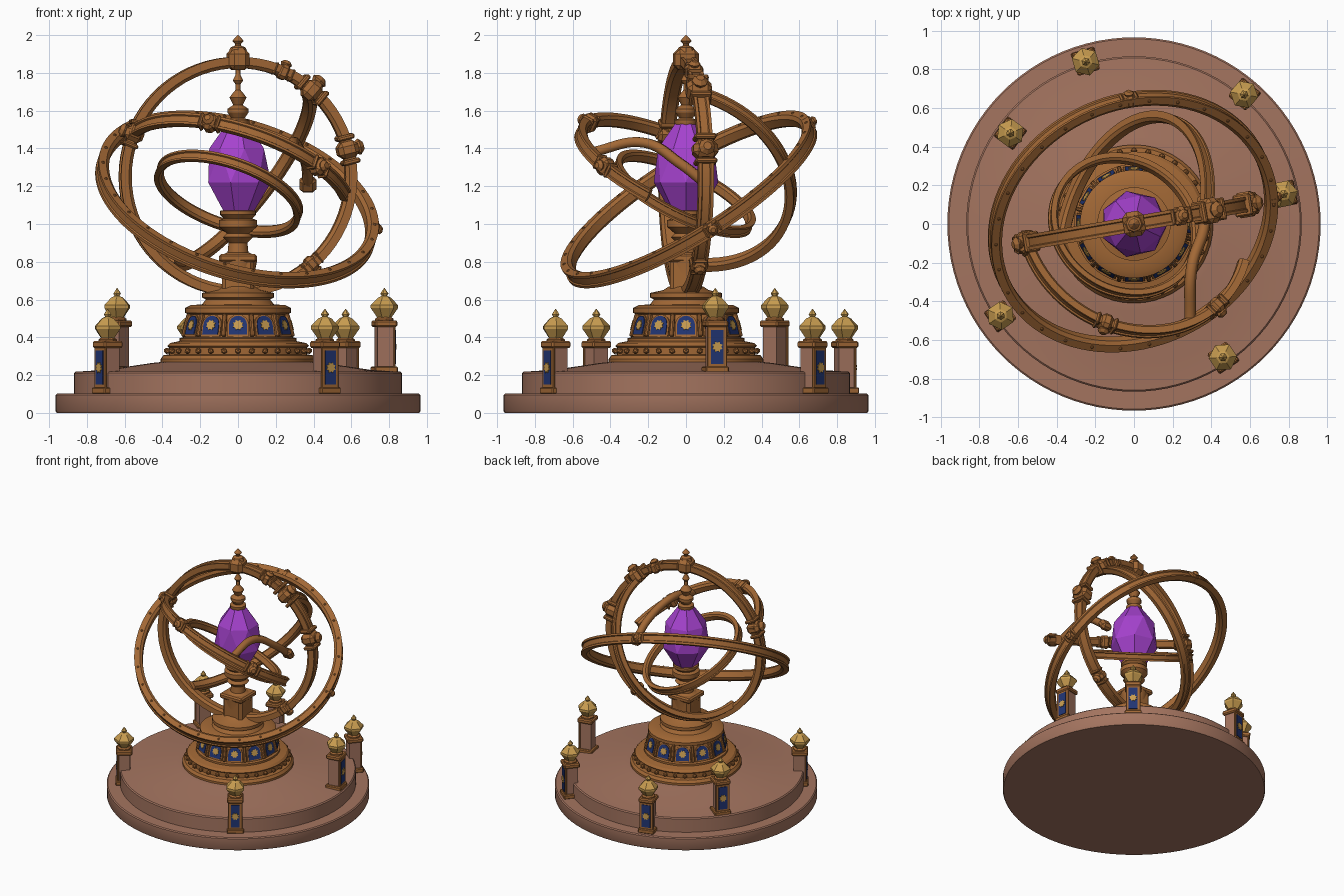
import bpy, bmesh, math
from mathutils import Matrix, Vector

cube = bpy.data.objects.get("Cube")
if cube:
    bpy.data.objects.remove(cube, do_unlink=True)
TAU = math.tau


def material(name, r, g, b):
    m = bpy.data.materials.new(name)
    m.use_nodes = True
    m.diffuse_color = (r, g, b, 1)
    bsdf = m.node_tree.nodes["Principled BSDF"]
    bsdf.inputs["Base Color"].default_value = (r, g, b, 1)
    bsdf.inputs["Roughness"].default_value = 0.7
    return m


STONE = material("brown stone", .37, .175, .115)
BRONZE = material("bronze", .36, .138, .036)
GOLD = material("gold", .58, .335, .08)
BLUE = material("blue enamel", .015, .035, .17)
PURPLE = material("purple crystal", .38, .055, .62)


def finish(bm, name, mat, matrix=None, smooth=True):
    bmesh.ops.recalc_face_normals(bm, faces=bm.faces)
    mesh = bpy.data.meshes.new(name)
    bm.to_mesh(mesh)
    bm.free()
    mesh.materials.append(mat)
    ob = bpy.data.objects.new(name, mesh)
    bpy.context.collection.objects.link(ob)
    if matrix:
        ob.matrix_world = matrix
    if smooth:
        bpy.ops.object.select_all(action='DESELECT')
        ob.select_set(True)
        bpy.context.view_layer.objects.active = ob
        bpy.ops.object.shade_smooth_by_angle(angle=math.radians(32))
    return ob


def lathe(name, profile, mat, sides=32, matrix=None, smooth=True, closed=False, start=0, sweep=TAU):
    """Revolve (radius, height) points about z; closed profiles make hoops."""
    bm = bmesh.new()
    full = abs(sweep - TAU) < 1e-6
    rows = []
    for i in range(sides if full else sides + 1):
        a = start + sweep * i / sides
        rows.append([bm.verts.new((r * math.cos(a), r * math.sin(a), z)) for r, z in profile])
    n = len(profile)
    for i in range(sides):
        p, q = rows[i], rows[(i + 1) % len(rows)]
        for j in range(n if closed else n - 1):
            k = (j + 1) % n
            bm.faces.new((p[j], q[j], q[k], p[k]))
    if closed and not full:
        bm.faces.new(rows[0])
        bm.faces.new(rows[-1])
    if not closed:
        bm.faces.new([r[0] for r in rows])
        bm.faces.new([r[-1] for r in rows])
    return finish(bm, name, mat, matrix, smooth)


def box(name, size, mat, matrix, bevel=0.0):
    bm = bmesh.new()
    bmesh.ops.create_cube(bm, size=1)
    bmesh.ops.scale(bm, vec=size, verts=bm.verts)
    if bevel:
        bmesh.ops.bevel(bm, geom=bm.edges[:], offset=bevel, segments=1, affect='EDGES')
    return finish(bm, name, mat, matrix, False)


def disc(name, pts, depth, mat, matrix):
    """Thin plate from an outline in local y-z, facing +x."""
    bm = bmesh.new()
    f = bm.faces.new([bm.verts.new((0, y, z)) for y, z in pts])
    ext = bmesh.ops.extrude_face_region(bm, geom=[f])["geom"]
    bmesh.ops.translate(bm, vec=(depth, 0, 0), verts=[v for v in ext if isinstance(v, bmesh.types.BMVert)])
    return finish(bm, name, mat, matrix, False)


def star(r, points=8):
    return [((r if i % 2 else r * .7) * math.cos(i * TAU / points / 2),
             (r if i % 2 else r * .7) * math.sin(i * TAU / points / 2)) for i in range(points * 2)]


def arch(w, h):
    top = [(w * math.cos(a), h - w + w * math.sin(a)) for a in [math.pi * i / 8 for i in range(9)]]
    return [(w, -h)] + top + [(-w, -h)]


def at(x, y, z):
    return Matrix.Translation((x, y, z))


def turn(a, axis='Z'):
    return Matrix.Rotation(a, 4, axis)


def frame(center, normal, along):
    z = Vector(normal).normalized()
    x = Vector(along)
    x = (x - z * x.dot(z)).normalized()
    m = Matrix((x, z.cross(x), z)).transposed().to_4x4()
    return Matrix.Translation(center) @ m


# Round platform
lathe("platform_lower", [(.96, 0), (.966, .01), (.966, .095), (.958, .102), (.8, .104)], STONE, 96)
lathe("platform_upper", [(.868, .1), (.868, .21), (.86, .218), (.7, .228), (.45, .265), (.4, .27)], STONE, 96)

# Pedestal
lathe("pedestal", [(.41, .26), (.41, .285), (.395, .305), (.365, .31), (.365, .345), (.375, .355), (.36, .37),
                   (.31, .38), (.31, .395), (.29, .4), (.26, .52), (.28, .53), (.28, .555), (.25, .57),
                   (.19, .575), (.17, .60), (.19, .61), (.19, .635), (.12, .65), (.09, .67)], BRONZE, 48)
lathe("column", [(.09, .64), (.08, .7), (.1, .8), (.1, .83), (.055, .85), (.05, .9), (.08, .93), (.06, .95),
                 (.1, .985), (.1, 1.02), (.075, 1.03), (.095, 1.05), (.095, 1.07), (.05, 1.075)], BRONZE, 24)
box("column_clamp", (.17, .17, .2), BRONZE, at(0, 0, .72), .02)
box("clamp_cap", (.2, .2, .04), BRONZE, at(0, 0, .82), .01)
COUNT = 12
for i in range(COUNT):
    a = TAU * i / COUNT - math.pi / 2
    wall = turn(a) @ at(.274, 0, .462) @ turn(-.25, 'Y')
    disc("window_frame", arch(.058, .06), .007, BRONZE, wall)
    disc("window_enamel", arch(.047, .051), .012, BLUE, wall)
    disc("window_star", star(.03), .016, GOLD, wall)
    rib = turn(a + math.pi / COUNT) @ at(.278, 0, .462) @ turn(-.25, 'Y')
    box("pedestal_rib", (.035, .022, .125), BRONZE, rib, .006)
bm = bmesh.new()
for i in range(32):
    bmesh.ops.create_icosphere(bm, subdivisions=1, radius=.017, matrix=turn(TAU * i / 32) @ at(.378, 0, .328))
finish(bm, "pedestal_studs", BRONZE)

# Crystal with broad facets
bm = bmesh.new()
for r, z, shift in [(.08, 1.06, 0), (.175, 1.22, 0), (.152, 1.4, .5), (.06, 1.53, .5)]:
    for i in range(7):
        a = TAU * (i + shift) / 7
        bm.verts.new((r * math.cos(a), r * math.sin(a), z))
bmesh.ops.convex_hull(bm, input=bm.verts[:])
finish(bm, "crystal", PURPLE, smooth=False)

# Hanging spindle and top finial
lathe("spindle", [(.05, 1.51), (.06, 1.53), (.06, 1.55), (.035, 1.56), (.055, 1.59), (.055, 1.61), (.025, 1.63),
                  (.045, 1.67), (.03, 1.69), (.013, 1.71), (.013, 1.74), (.028, 1.76), (.012, 1.79), (.012, 1.85)],
      BRONZE, 12)
box("crown_block", (.11, .13, .11), BRONZE, at(0, 0, 1.87) @ turn(.17), .025)
lathe("finial", [(.05, 1.91), (.04, 1.935), (.015, 1.945), (.015, 1.953), (.03, 1.97), (.003, 2.0)], BRONZE, 8,
      smooth=False)


# Hoops: the frame's x axis marks angle zero
def hoop(name, f, radius, half, width, sides=72, start=0.0, sweep=TAU):
    o, i, w, c = radius + half, radius - half, width, width * .6
    lathe(name, [(i, -c), (radius - half * .4, -w), (o, -w), (o, -c), (o - .008, -c * .8), (o - .008, c * .8),
                 (o, c), (o, w), (radius - half * .4, w), (i, c)],
          BRONZE, sides, f, closed=True, start=start, sweep=sweep)


def collar(f, radius, a, s=1.0):
    m = f @ turn(a) @ at(radius, 0, 0)
    box("joint_collar", (.1 * s, .08 * s, .12 * s), BRONZE, m, .022 * s)
    for e in (-1, 1):
        box("joint_band", (.085 * s, .025 * s, .105 * s), BRONZE, m @ at(0, e * .06 * s, 0), .008)
    lathe("joint_boss", [(.03 * s, .04 * s), (.04 * s, .06 * s), (.02 * s, .08 * s)], BRONZE, 8,
          m @ turn(math.pi / 2, 'Y'), False)


HUB = (0, 0, 1.25)
upright = frame(HUB, (.17, -.98, 0), (1, .17, 0))
hoop("upright_hoop", upright, .605, .03, .04)
for a, s in ((.24, 1.1), (.86, 1.1), (1.16, .8), (2.76, 1), (5.42, .8)):
    collar(upright, .605, a, s)

great = frame((-.005, .015, 1.13), (.26, -.51, .82), (1, 0, 0))
hoop("great_hoop", great, .738, .03, .038, 96)
bm = bmesh.new()
for i in range(30):
    bmesh.ops.create_icosphere(bm, subdivisions=1, radius=.01, matrix=turn(TAU * i / 30) @ at(.745, 0, .036))
finish(bm, "great_hoop_studs", BRONZE, great)
for a in (.03, 1.6):
    collar(great, .745, a, .65)

# Rear half hoop hung from the upright one
rear = frame(HUB, (-.73, .264, .574), (.64, .12, .76))
hoop("rear_half_hoop", rear, .575, .026, .034, 40, 0, math.pi)

front = frame(HUB, (.29, .40, .87), (-.55, -.1, .23))
hoop("front_arc", front, .605, .026, .034, 40, -.1, 2.7)
for a in (0, 1.0, 2.08):
    collar(front, .605, a, .8)

inner = frame((-.05, -.01, 1.16), (.30, .42, .86), (1, 0, 0))
hoop("inner_hoop", inner, .385, .02, .03)

# Curved arm reaching round the crystal
curve = bpy.data.curves.new("curved_arm", 'CURVE')
curve.dimensions = '3D'
curve.bevel_depth = .03
curve.bevel_resolution = 1
curve.use_fill_caps = True
sp = curve.splines.new('BEZIER')
path = [(.29, -.5, 1.38), (.3, -.22, 1.43), (.36, -.03, 1.32), (.37, .11, 1.21)]
sp.bezier_points.add(len(path) - 1)
for bp, co in zip(sp.bezier_points, path):
    bp.co = co
    bp.handle_left_type = bp.handle_right_type = 'AUTO'
curve.materials.append(BRONZE)
bpy.context.collection.objects.link(bpy.data.objects.new("curved_arm", curve))
box("arm_tip", (.09, .06, .09), BRONZE, at(.37, .11, 1.21) @ turn(.6, 'X'), .02)

# Lantern posts around the rim
for x, y, z in ((-.25, .84, .1), (.57, .67, .1), (.46, -.69, .1), (-.69, -.475, .1), (.775, .155, .21), (-.64, .47, .21)):
    post = at(x, y, z) @ turn(math.atan2(y, x))
    box("post_foot", (.125, .125, .035), BRONZE, post @ at(0, 0, .018), .006)
    box("post_shaft", (.09, .09, .24), STONE, post @ at(0, 0, .14))
    box("post_front", (.012, .108, .24), BRONZE, post @ at(.045, 0, .14), .004)
    box("post_cap", (.12, .12, .035), BRONZE, post @ at(0, 0, .262), .008)
    panel = post @ at(.051, 0, .14)
    box("post_panel", (.008, .066, .18), BLUE, panel)
    disc("post_star", star(.03), .009, GOLD, panel)
    lathe("post_gem", [(.04, .275), (.035, .29), (.074, .345), (.074, .36), (.035, .4), (.012, .41)],
          GOLD, 6, post, False)
    lathe("post_tip", [(.012, .405), (.022, .422), (.002, .45)], GOLD, 6, post, False)
    lathe("post_gem_collar", [(.05, .275), (.05, .288), (.036, .298)], BRONZE, 8, post, False)
